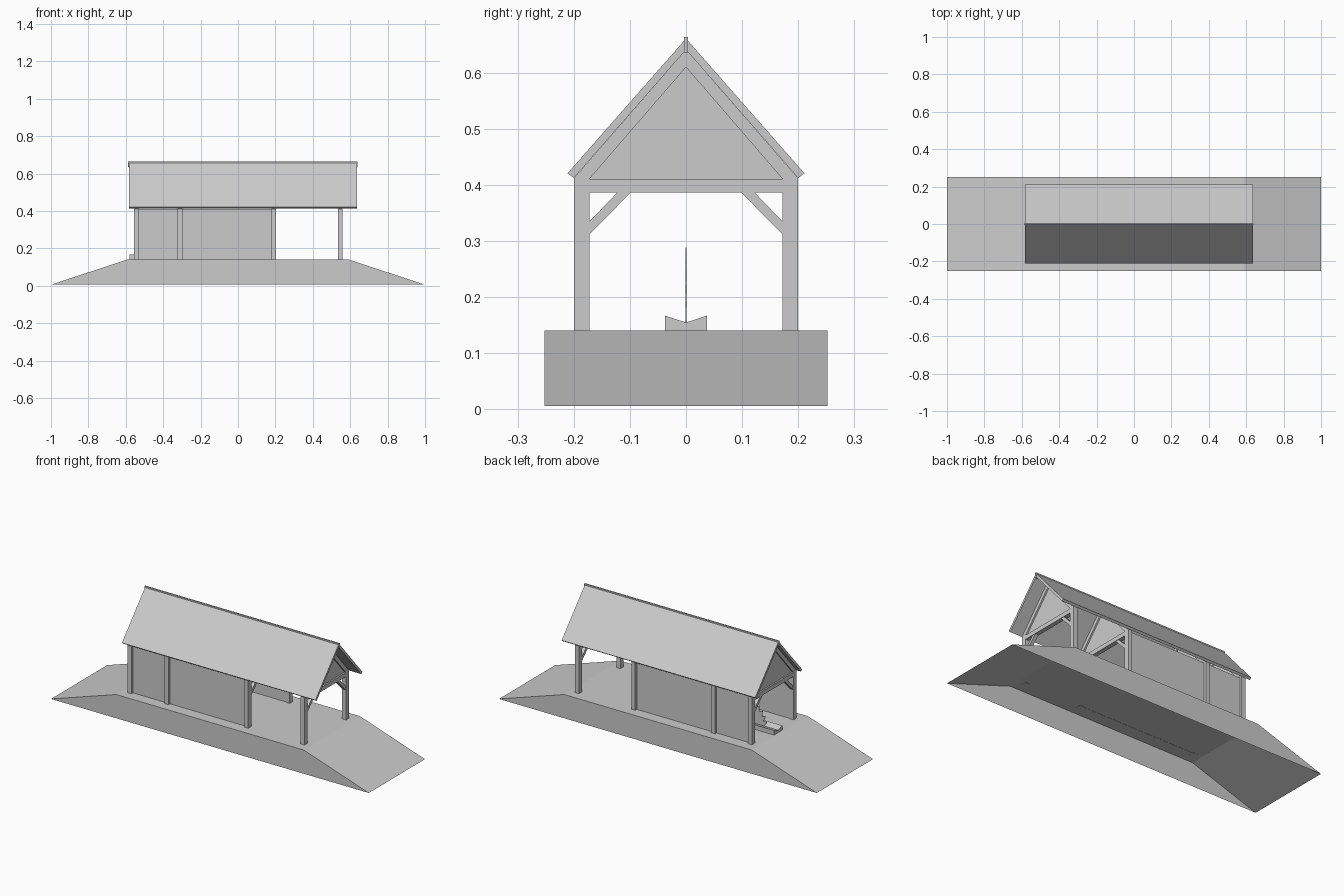
import bpy, bmesh, math

if "Cube" in bpy.data.objects:
    bpy.data.objects.remove(bpy.data.objects["Cube"])


def make(name, verts, faces):
    me = bpy.data.meshes.new(name)
    me.from_pydata(verts, [], faces)
    bm = bmesh.new()
    bm.from_mesh(me)
    bmesh.ops.recalc_face_normals(bm, faces=bm.faces)
    bm.to_mesh(me)
    bm.free()
    ob = bpy.data.objects.new(name, me)
    bpy.context.collection.objects.link(ob)
    return ob


def prism(name, profile, a, b, axis='x', skip=()):
    """Extrude a 2D profile from a to b: (y, z) along x, or (x, z) along y."""
    n = len(profile)
    put = (lambda p, t: (t, p[0], p[1])) if axis == 'x' else (lambda p, t: (p[0], t, p[1]))
    verts = [put(p, t) for t in (a, b) for p in profile]
    faces = [(i, (i + 1) % n, (i + 1) % n + n, i + n) for i in range(n) if i not in skip]
    faces += [tuple(range(n)), tuple(range(n, 2 * n))]
    return make(name, verts, faces)


def rect(u0, u1, v0, v1):
    return [(u0, v0), (u1, v0), (u1, v1), (u0, v1)]


def flip(profile, s):
    return [(s * u, v) for u, v in profile]


G = 0.141  # height of the flat ground

# earth mound with two ramps, open underneath
prism("ground_mound", [(-1, 0.006), (-0.59, G), (0.59, G), (1, 0.006)],
      -0.252, 0.252, 'y', skip=(3,))

# four timber frames
frames = [-0.543, -0.31, 0.192, 0.546]
for i, x in enumerate(frames):
    a, b = x - 0.0125, x + 0.0125
    for s, side in ((-1, "front"), (1, "back")):
        prism(f"{side}_post_{i}", flip(rect(0.172, 0.2, G - 0.001, 0.412), s), a, b)
        prism(f"{side}_brace_{i}", flip([(0.172, 0.312), (0.172, 0.335),
              (0.122, 0.387), (0.098, 0.387)], s), x - 0.01, x + 0.01)
        prism(f"{side}_rafter_{i}", flip([(0.172, 0.411), (0.2, 0.412),
              (0, 0.641), (0, 0.61)], s), a, b)
    prism(f"tie_beam_{i}", rect(-0.172, 0.172, 0.387, 0.411), a, b)
    prism(f"gable_panel_{i}", [(-0.172, 0.411), (0.172, 0.411), (0, 0.61)],
          x - 0.004, x + 0.004)

# side walls between the first three frames
for s, side in ((-1, "front"), (1, "back")):
    for i in range(2):
        prism(f"{side}_wall_{i}", flip(rect(0.176, 0.186, G - 0.001, 0.412), s),
              frames[i] + 0.0125, frames[i + 1] - 0.0125)

# roof slabs and ridge board
for s, side in ((-1, "front"), (1, "back")):
    prism(f"{side}_roof", flip([(0, 0.641), (0.2, 0.4125), (0.211, 0.421),
          (0, 0.661)], s), -0.583, 0.635)
prism("ridge_board", rect(-0.004, 0.004, 0.636, 0.664), -0.587, 0.638)

# saw bench with a V-shaped top
prism("saw_bench", [(-0.037, G), (0.037, G), (0.037, 0.167), (0, 0.155),
      (-0.037, 0.167)], -0.58, -0.178)

# upper half of a toothed circular blade
teeth, blade = 13, []
for k in range(teeth):
    for f, r in ((0.0, 0.112), (0.15, 0.134)):
        t = math.pi * (k + f) / teeth
        blade.append((-0.38 + r * math.cos(t), 0.155 + r * math.sin(t)))
blade.append((-0.38 - 0.112, 0.155))
prism("saw_blade", blade, -0.0012, 0.0012, 'y')
